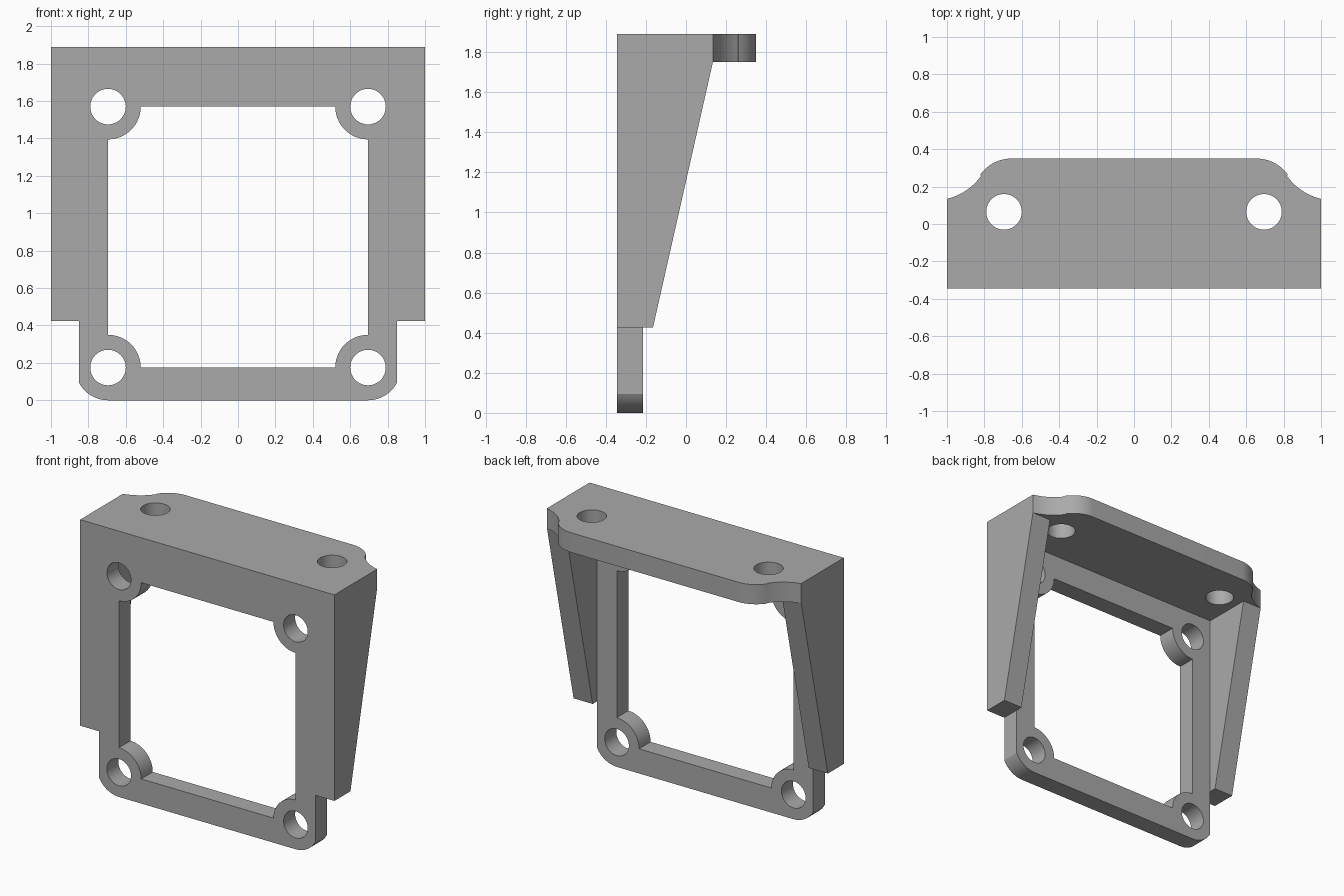
import bpy, bmesh
from math import cos, sin, radians, acos, degrees
from mathutils import Matrix, Vector

if "Cube" in bpy.data.objects:
    bpy.data.objects.remove(bpy.data.objects["Cube"], do_unlink=True)

# Main dimensions
FRONT, BACK, TOP = -0.345, 0.345, 1.89
FRAME_T, SHELF_T = 0.13, 0.14
SHELF_Z = TOP - SHELF_T
HOLE_X, HOLE_LOW, HOLE_HIGH = 0.695, 0.175, 1.57
HOLE_R, BOSS_R = 0.095, 0.175
FRAME_X, WING_Z, SHOULDER_Y = 0.85, 0.425, 0.134

grey = bpy.data.materials.new("plain grey")
grey.use_nodes = True
COLOUR = (0.4, 0.4, 0.4, 1)
grey.diffuse_color = COLOUR
grey.node_tree.nodes["Principled BSDF"].inputs["Base Color"].default_value = COLOUR


def arc(cx, cy, r, a0, a1, n=16):
    angles = [radians(a0 + (a1 - a0) * i / n) for i in range(n + 1)]
    return [(cx + r * cos(a), cy + r * sin(a)) for a in angles]


def circle(cx, cy):
    return arc(cx, cy, HOLE_R, 0, 360, 48)[:-1]


def mirrored(half):
    """Close a right-hand half outline with its mirror image."""
    return half + [(-x, y) for x, y in reversed(half)]


def plate(name, loops, depth, axes, offset):
    """Extrude flat outlines (inner ones become holes); axes are the directions of u, v, depth."""
    curve = bpy.data.curves.new(name, "CURVE")
    curve.dimensions, curve.fill_mode, curve.extrude = "2D", "BOTH", depth / 2
    for loop in loops:
        spline = curve.splines.new("POLY")
        spline.points.add(len(loop) - 1)
        for p, (u, v) in zip(spline.points, loop):
            p.co = (u, v, 0, 1)
        spline.use_cyclic_u = True
    temp = bpy.data.objects.new(name + "_outline", curve)
    bpy.context.collection.objects.link(temp)
    mesh = bpy.data.meshes.new_from_object(
        temp.evaluated_get(bpy.context.evaluated_depsgraph_get()))
    bpy.data.objects.remove(temp, do_unlink=True)
    bm = bmesh.new()
    bm.from_mesh(mesh)
    bmesh.ops.remove_doubles(bm, verts=bm.verts, dist=0.0001)
    turn = Matrix([Vector(a) for a in axes]).transposed()
    for v in bm.verts:
        v.co = turn @ v.co + Vector(offset)
    bmesh.ops.recalc_face_normals(bm, faces=bm.faces)
    bm.to_mesh(mesh)
    bm.free()
    mesh.materials.clear()
    mesh.materials.append(grey)
    obj = bpy.data.objects.new(name, mesh)
    bpy.context.collection.objects.link(obj)
    return obj


X, Y, Z = (1, 0, 0), (0, 1, 0), (0, 0, 1)

# Front frame: rounded lower corners, window with bosses round the screw holes
cut = degrees(acos((FRAME_X - HOLE_X) / BOSS_R))
outer = mirrored(arc(HOLE_X, HOLE_LOW, BOSS_R, -90, -cut, 10) + [(FRAME_X, SHELF_Z)])
window = mirrored(arc(HOLE_X, HOLE_LOW, BOSS_R, 180, 90)
                  + arc(HOLE_X, HOLE_HIGH, BOSS_R, 270, 180))
holes = [circle(s * HOLE_X, z) for s in (-1, 1) for z in (HOLE_LOW, HOLE_HIGH)]
body = plate("bracket", [outer, window] + holes, FRAME_T, (X, Z, (0, -1, 0)),
             (0, FRONT + FRAME_T / 2, 0))

# Top shelf: back corners swept in an S curve
sweep = (arc(1.069, 0.435, 0.308, 257, 215, 12)
         + arc(0.655, 0.145, 0.205, 35, 90, 12))
shelf = plate("top_shelf", [mirrored([(1, FRONT), (1, SHOULDER_Y)] + sweep[1:])]
              + [circle(s * HOLE_X, 0.065) for s in (-1, 1)],
              SHELF_T, (X, Y, Z), (0, 0, SHELF_Z + SHELF_T / 2))

# Tapered side wings
wing_outline = [(FRONT, WING_Z), (-0.165, WING_Z), (SHOULDER_Y, SHELF_Z), (FRONT, SHELF_Z)]
wings = [plate(name, [wing_outline], 1 - FRAME_X, (Y, Z, X), (s * (1 + FRAME_X) / 2, 0, 0))
         for name, s in (("left_wing", 1), ("right_wing", -1))]

# Join everything into one solid
for part in [shelf] + wings:
    mod = body.modifiers.new("join_" + part.name, "BOOLEAN")
    mod.operation, mod.solver, mod.object = "UNION", "EXACT", part
solid = bpy.data.meshes.new_from_object(
    body.evaluated_get(bpy.context.evaluated_depsgraph_get()))
body.modifiers.clear()
body.data = solid
for part in [shelf] + wings:
    bpy.data.objects.remove(part, do_unlink=True)

bpy.ops.object.select_all(action="DESELECT")
body.select_set(True)
bpy.context.view_layer.objects.active = body
bpy.ops.object.shade_smooth_by_angle(angle=radians(30))
